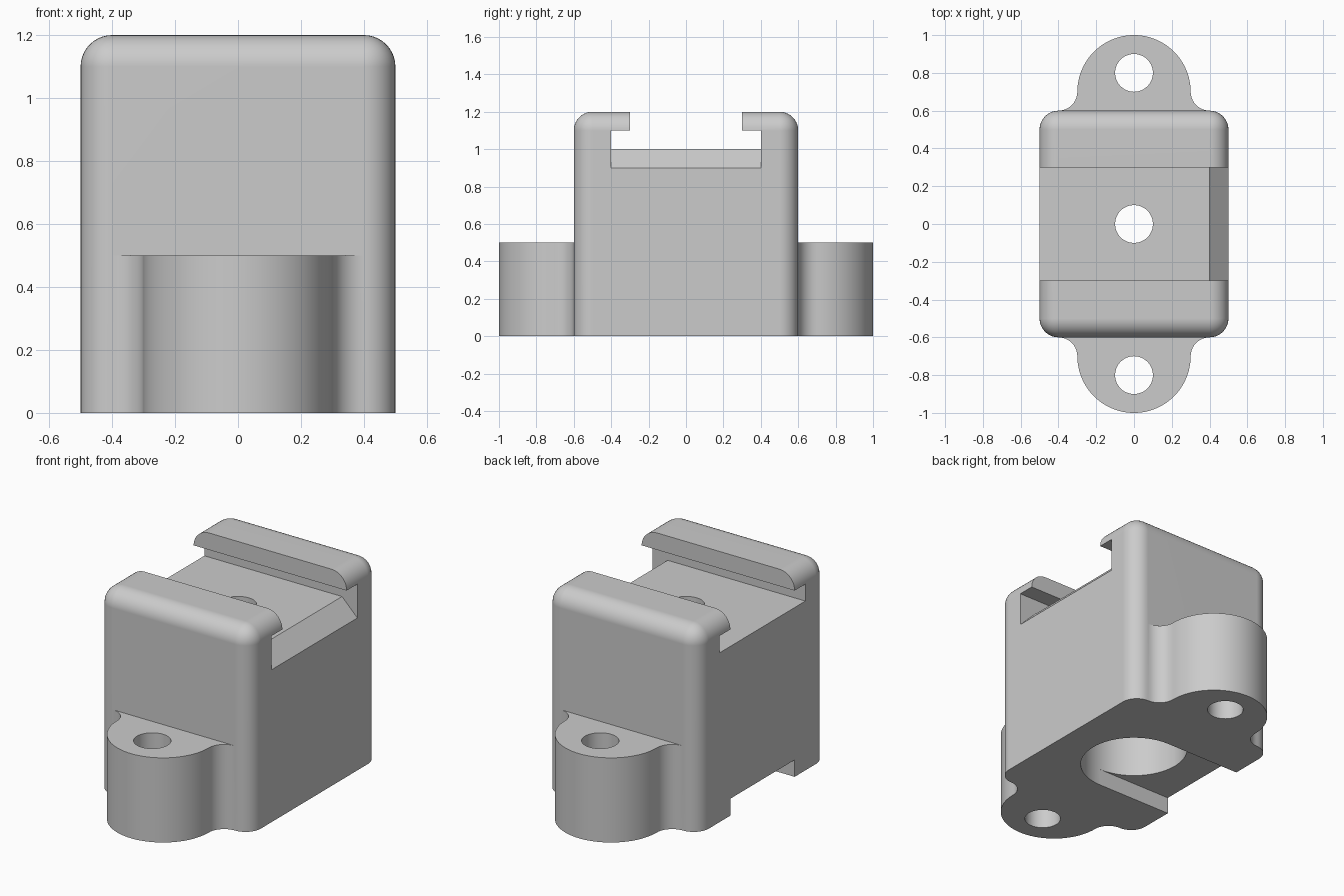
import bpy, bmesh
from math import sin, cos, pi, radians
from mathutils import Vector

cube = bpy.data.objects.get("Cube")
if cube:
    bpy.data.objects.remove(cube, do_unlink=True)

grey = bpy.data.materials.new("light grey plastic")
grey.use_nodes = True
grey.diffuse_color = (0.6, 0.6, 0.6, 1)
grey.node_tree.nodes["Principled BSDF"].inputs["Base Color"].default_value = (0.6, 0.6, 0.6, 1)


def add_object(name, bm):
    bmesh.ops.recalc_face_normals(bm, faces=bm.faces)
    mesh = bpy.data.meshes.new(name)
    bm.to_mesh(mesh)
    bm.free()
    mesh.materials.append(grey)
    obj = bpy.data.objects.new(name, mesh)
    bpy.context.collection.objects.link(obj)
    return obj


def prism(name, points, axis, low, high):
    """Extrude a flat outline along an axis (0 = x, 1 = y, 2 = z)."""
    def place(a, b):
        co = [a, b]
        co.insert(axis, low)
        return co
    bm = bmesh.new()
    face = bm.faces.new([bm.verts.new(place(a, b)) for a, b in points])
    out = bmesh.ops.extrude_face_region(bm, geom=[face])
    shift = Vector((0, 0, 0))
    shift[axis] = high - low
    moved = [v for v in out["geom"] if isinstance(v, bmesh.types.BMVert)]
    bmesh.ops.translate(bm, verts=moved, vec=shift)
    return add_object(name, bm)


def arc(cx, cy, r, start, end, steps):
    angles = [radians(start + (end - start) * i / steps) for i in range(steps + 1)]
    return [(cx + r * cos(a), cy + r * sin(a)) for a in angles]


def bore(name, y, r, low, high):
    return prism(name, arc(0, y, r, 0, 360, 64)[:-1], 2, low, high)


def combine(target, tool, operation):
    mod = target.modifiers.new(tool.name, "BOOLEAN")
    mod.operation = operation
    mod.solver = "EXACT"
    mod.object = tool
    bpy.context.view_layer.objects.active = target
    bpy.ops.object.modifier_apply(modifier=mod.name)
    bpy.data.objects.remove(tool, do_unlink=True)


# Main block, rounded everywhere except around the base
bm = bmesh.new()
bmesh.ops.create_cube(bm, size=1)
for v in bm.verts:
    v.co = (v.co.x, v.co.y * 1.2, (v.co.z + 0.5) * 1.2)
edges = [e for e in bm.edges if max(v.co.z for v in e.verts) > 0.1]
bmesh.ops.bevel(bm, geom=edges, offset=0.1, segments=10, profile=0.5, affect="EDGES")
body = add_object("shoe_mount_body", bm)

# Screw lugs with filleted roots, front and back
half = arc(0.4, 0.7, 0.1, 270, 180, 10) + arc(0, 0.7, 0.3, 0, 90, 24)[1:]
outline = [(0.4, 0.5)] + half + [(-x, y) for x, y in half[-2::-1]] + [(-0.4, 0.5)]
for side in (-1, 1):
    lug = prism("lug", [(x, y * side) for x, y in outline], 2, 0, 0.5)
    combine(body, lug, "UNION")

# T-shaped slot through the top
profile = [(0.4, 1.0), (0.4, 1.1), (0.3, 1.1), (0.3, 1.3)]
profile += [(-y, z) for y, z in reversed(profile)]
combine(body, prism("top_slot", profile, 0, -0.7, 0.7), "DIFFERENCE")

# Lead-in ramp at one end of the slot
ramp = [(0.4, 1.0), (0.6, 0.8), (0.6, 1.05), (0.4, 1.05)]
combine(body, prism("slot_ramp", ramp, 1, -0.4, 0.4), "DIFFERENCE")

# Screw holes, hollow underside and side channel in the base
for y in (-0.8, 0.8):
    combine(body, bore("lug_hole", y, 0.1, -0.1, 0.6), "DIFFERENCE")
combine(body, bore("centre_hole", 0, 0.1, -0.1, 1.05), "DIFFERENCE")
combine(body, bore("base_recess", 0, 0.3, -0.1, 0.8), "DIFFERENCE")
channel = [(-0.6, -0.3), (0, -0.3), (0, 0.3), (-0.6, 0.3)]
combine(body, prism("base_channel", channel, 2, -0.1, 0.1), "DIFFERENCE")

# Smooth curved faces, crisp edges
bpy.ops.object.select_all(action="DESELECT")
body.select_set(True)
bpy.context.view_layer.objects.active = body
bpy.ops.object.shade_smooth_by_angle(angle=radians(30))
weighted = body.modifiers.new("weighted_normals", "WEIGHTED_NORMAL")
weighted.keep_sharp = True
